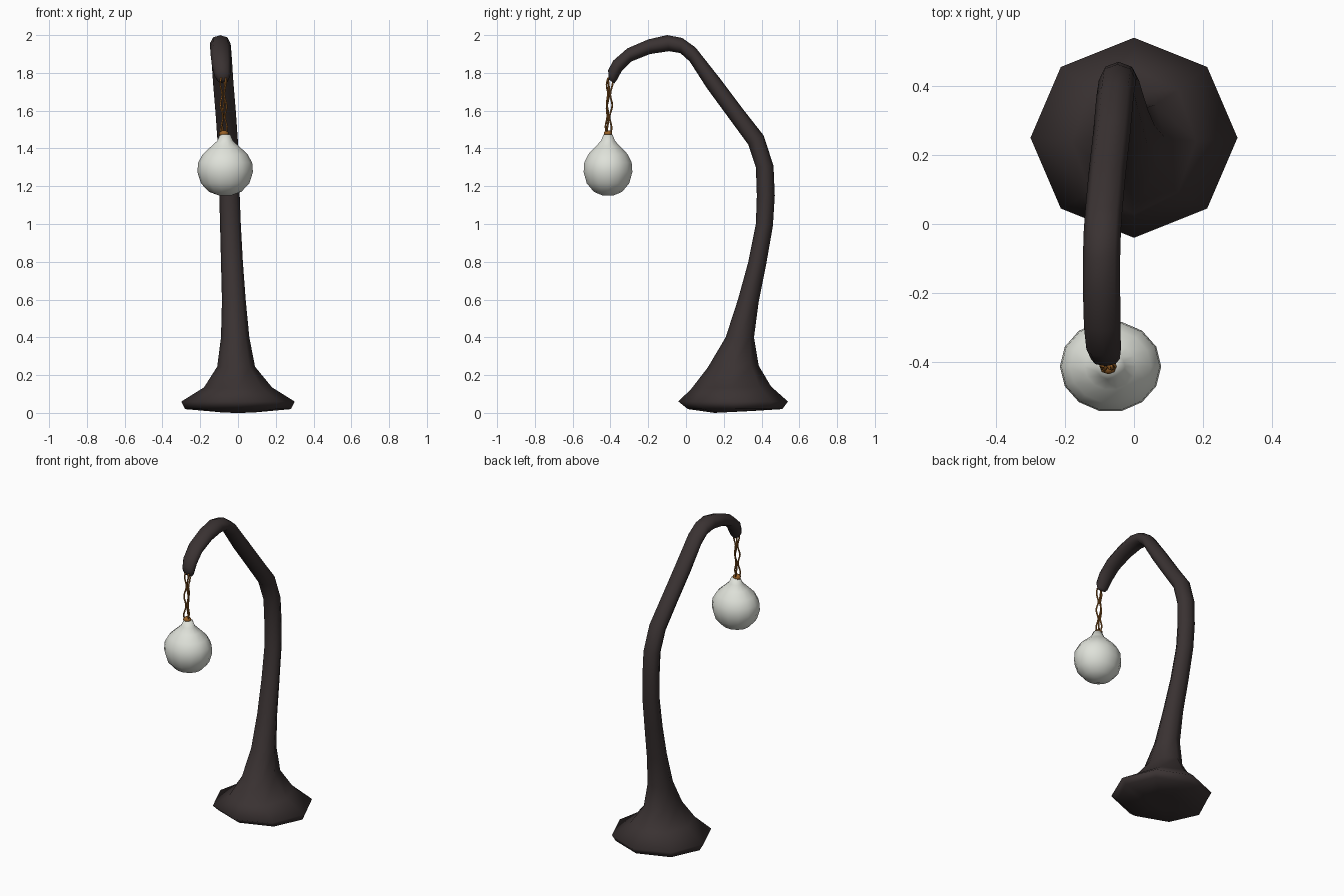
import bpy, bmesh, math
from mathutils import Vector

cube = bpy.data.objects.get("Cube")
if cube:
    bpy.data.objects.remove(cube, do_unlink=True)


def make_material(name, color, roughness):
    material = bpy.data.materials.new(name)
    material.use_nodes = True
    material.diffuse_color = (*color, 1)
    shader = material.node_tree.nodes["Principled BSDF"]
    shader.inputs["Base Color"].default_value = (*color, 1)
    shader.inputs["Roughness"].default_value = roughness
    return material


dark_brown = make_material("dark brown", (0.042, 0.032, 0.032), 0.7)
off_white = make_material("off white", (0.74, 0.76, 0.70), 0.5)
copper = make_material("copper", (0.32, 0.12, 0.02), 0.5)


def loft(name, rings, sides, material):
    """Skin a closed tube through rings given as (centre, first axis, second axis)."""
    bm = bmesh.new()
    loops = []
    for centre, axis_a, axis_b in rings:
        loop = []
        for i in range(sides):
            angle = math.tau * i / sides
            loop.append(bm.verts.new(centre + axis_a * math.cos(angle) + axis_b * math.sin(angle)))
        loops.append(loop)
    for low, high in zip(loops, loops[1:]):
        for i in range(sides):
            j = (i + 1) % sides
            bm.faces.new((low[i], low[j], high[j], high[i]))
    # Close both ends with fans
    for loop, ring in ((loops[0], rings[0]), (loops[-1], rings[-1])):
        tip = bm.verts.new(ring[0])
        for i in range(sides):
            bm.faces.new((loop[i], loop[(i + 1) % sides], tip))
    bmesh.ops.recalc_face_normals(bm, faces=bm.faces)
    for face in bm.faces:
        face.smooth = True
    mesh = bpy.data.meshes.new(name)
    bm.to_mesh(mesh)
    bm.free()
    mesh.materials.append(material)
    obj = bpy.data.objects.new(name, mesh)
    bpy.context.scene.collection.objects.link(obj)
    return obj


# Curved stand: inner y, inner z, outer y, outer z, centre x, half width
stand_profile = [
    (.15, .0, .35, .01, 0, .11),
    (.01, .02, .51, .02, 0, .28),
    (-.04, .06, .54, .06, 0, .3),
    (.03, .13, .45, .14, 0, .18),
    (.115, .24, .385, .25, -.01, .1),
    (.21, .4, .36, .4, -.015, .075),
    (.275, .6, .385, .59, -.022, .063),
    (.33, .8, .425, .79, -.032, .058),
    (.37, 1, .46, .99, -.04, .055),
    (.375, 1.15, .47, 1.15, -.045, .054),
    (.37, 1.3, .463, 1.31, -.048, .054),
    (.33, 1.42, .41, 1.47, -.055, .054),
    (.22, 1.57, .3, 1.61, -.065, .054),
    (.11, 1.72, .18, 1.77, -.078, .054),
    (.02, 1.86, .05, 1.935, -.088, .054),
    (-.03, 1.905, -.02, 1.985, -.092, .054),
    (-.09, 1.915, -.1, 2, -.094, .054),
    (-.19, 1.9, -.2, 1.977, -.094, .054),
    (-.29, 1.86, -.31, 1.93, -.092, .053),
    (-.34, 1.81, -.385, 1.865, -.088, .05),
    (-.37, 1.755, -.412, 1.815, -.083, .042),
    (-.38, 1.745, -.41, 1.765, -.08, .026),
]
stand_rings = []
for in_y, in_z, out_y, out_z, x, half in stand_profile:
    inner, outer = Vector((x, in_y, in_z)), Vector((x, out_y, out_z))
    stand_rings.append(((inner + outer) / 2, Vector((half, 0, 0)), (outer - inner) / 2))
loft("curved_stand", stand_rings, 8, dark_brown)


def round_rings(profile, x, y, squash):
    return [(Vector((x, y, z)), Vector((r, 0, 0)), Vector((0, r * squash, 0))) for r, z in profile]


# Hanging globe with a pinched neck
globe_profile = [
    (.03, 1.15), (.085, 1.17), (.128, 1.215), (.147, 1.275), (.143, 1.325),
    (.118, 1.37), (.075, 1.41), (.042, 1.44), (.027, 1.475),
]
loft("hanging_globe", round_rings(globe_profile, -.068, -.413, .9), 14, off_white)

# Collar where the wires meet the globe
collar_profile = [(.024, 1.468), (.025, 1.485), (.014, 1.494)]
loft("globe_collar", round_rings(collar_profile, -.075, -.413, .9), 8, copper)


# Wavy wires between the arm tip and the collar
def make_wire(name, start_angle):
    rings = []
    steps = 16
    for i in range(steps + 1):
        t = i / steps
        reach = .013 + .006 * math.sin(t * math.tau * 2.5)
        angle = start_angle + .5 * math.sin(t * math.tau)
        centre = Vector((-.077 + reach * math.cos(angle),
                         -.413 + .008 * t + reach * math.sin(angle),
                         1.48 + .295 * t))
        rings.append((centre, Vector((.005, 0, 0)), Vector((0, .005, 0))))
    loft(name, rings, 5, copper)


for index, side in enumerate(("right", "back", "front")):
    make_wire("hanging_wire_" + side, math.pi * .5 + math.tau * index / 3)
